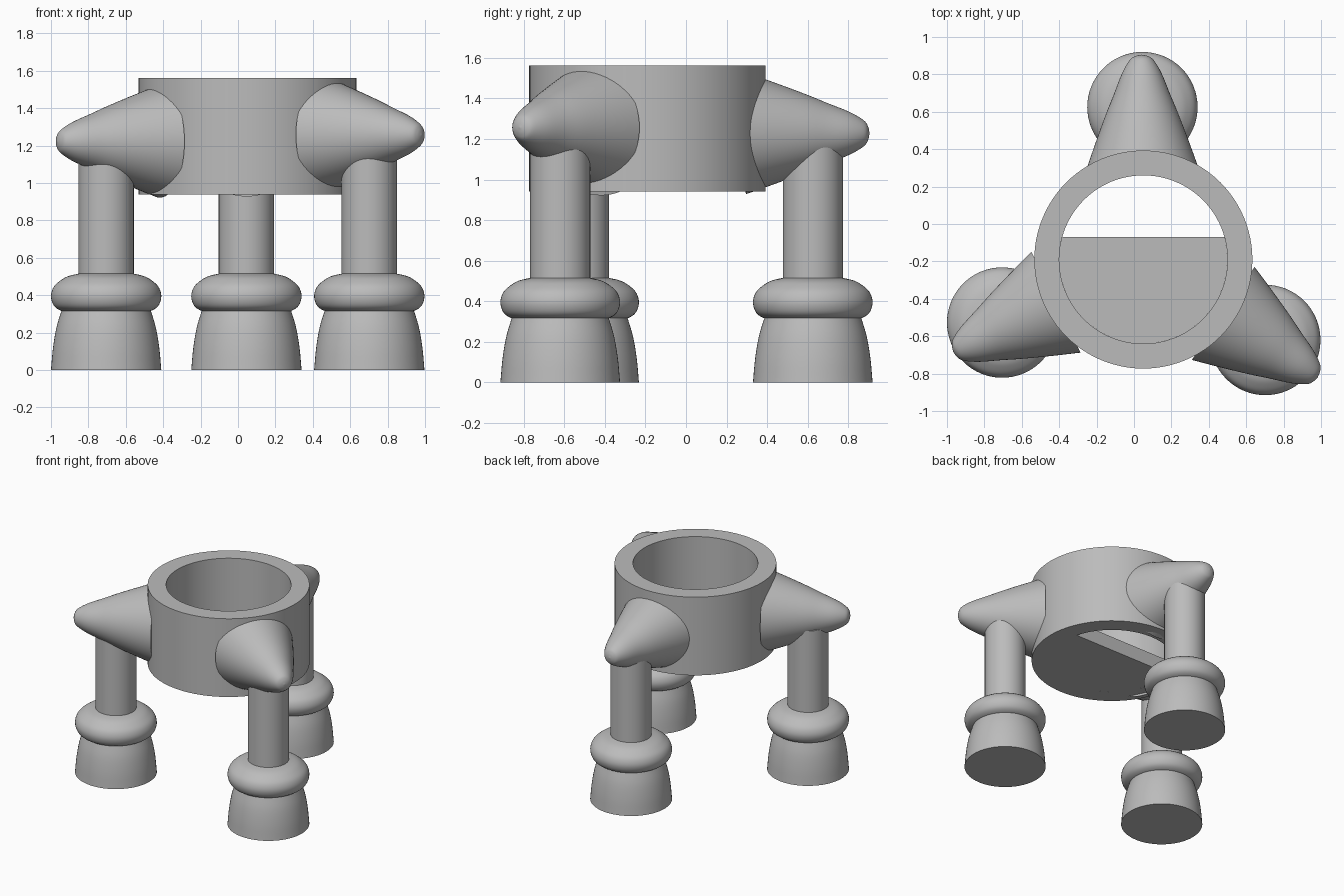
import bpy, math
from math import sin, cos, radians, pi
from mathutils import Matrix, Vector

cube = bpy.data.objects.get("Cube")
if cube:
    bpy.data.objects.remove(cube, do_unlink=True)

grey = bpy.data.materials.new("plain grey")
grey.use_nodes = True
colour = (0.5, 0.5, 0.5, 1)
grey.diffuse_color = colour
grey.node_tree.nodes["Principled BSDF"].inputs["Base Color"].default_value = colour

CX, CY = 0.05, -0.19            # centre of the ring
OUTER, INNER = 0.583, 0.45
BOTTOM, TOP = 0.94, 1.562


def make(name, verts, faces, matrix=Matrix(), angle=40):
    mesh = bpy.data.meshes.new(name)
    mesh.from_pydata(verts, [], faces)
    mesh.transform(matrix)
    mesh.materials.append(grey)
    obj = bpy.data.objects.new(name, mesh)
    bpy.context.collection.objects.link(obj)
    bpy.ops.object.select_all(action="DESELECT")
    obj.select_set(True)
    bpy.context.view_layer.objects.active = obj
    bpy.ops.object.mode_set(mode="EDIT")
    bpy.ops.mesh.select_all(action="SELECT")
    bpy.ops.mesh.normals_make_consistent(inside=False)
    bpy.ops.object.mode_set(mode="OBJECT")
    bpy.ops.object.shade_smooth_by_angle(angle=radians(angle))
    return obj


def lathe(name, profile, matrix, closed=False, n=64):
    """Spin (radius, height) points about z; open profiles get end caps."""
    verts = [(r * cos(2 * pi * i / n), r * sin(2 * pi * i / n), z)
             for r, z in profile for i in range(n)]
    m = len(profile)
    faces = []
    for k in range(m if closed else m - 1):
        a, b = k * n, (k + 1) % m * n
        faces += [(a + i, a + (i + 1) % n, b + (i + 1) % n, b + i) for i in range(n)]
    if not closed:
        faces += [list(range(n))[::-1], list(range((m - 1) * n, m * n))]
    return make(name, verts, faces, matrix)


def smooth_profile(points, steps=5):
    """Catmull-Rom curve through the profile points."""
    p = [Vector(q) for q in points]
    p = [2 * p[0] - p[1]] + p + [2 * p[-1] - p[-2]]
    out = []
    for a, b, c, d in zip(p, p[1:], p[2:], p[3:]):
        for s in range(steps):
            t = s / steps
            out.append(0.5 * (2 * b + (c - a) * t + (2 * a - 5 * b + 4 * c - d) * t * t
                              + (3 * b - a - 3 * c + d) * t ** 3))
    return [tuple(q) for q in out] + [tuple(points[-1])]


# Ring
lathe("ring", [(OUTER, BOTTOM), (OUTER, TOP), (INNER, TOP), (INNER, BOTTOM)],
      Matrix.Translation((CX, CY, 0)), closed=True, n=96)

# Half floor closing the front part of the ring
edge = -0.07 - CY
start = math.asin(edge / INNER)
arc = [pi - start + (pi + 2 * start) * i / 48 for i in range(49)]
outline = [(CX + INNER * cos(a), CY + INNER * sin(a)) for a in arc]
count = len(outline)
verts = [(x, y, z) for z in (BOTTOM, BOTTOM + 0.11) for x, y in outline]
sides = [(i, (i + 1) % count, count + (i + 1) % count, count + i) for i in range(count)]
make("floor", verts, sides + [list(range(count)), list(range(count, 2 * count))])

# Arms and legs
arm_shape = [(0.3, -0.61), (0.265, -0.51), (0.225, -0.4), (0.187, -0.3), (0.15, -0.21)]
arm_tip = [(0.106, -0.1), (0.065, -0.03), (0.035, -0.008), (0.001, 0)]
foot_shape = smooth_profile([(0.295, 0), (0.284, 0.12), (0.265, 0.23), (0.235, 0.33)])
cuff_shape = smooth_profile([(0.2, 0.312), (0.243, 0.318), (0.28, 0.345), (0.295, 0.395),
                             (0.28, 0.445), (0.24, 0.482), (0.2, 0.503), (0.14, 0.517)])
limbs = [  # name, direction, reach, arm height, leg position
    ("back", 90.5, 1.095, 1.228, (0.045, 0.625)),
    ("front_right", 206, 1.13, 1.222, (-0.705, -0.527)),
    ("front_left", -34, 1.125, 1.257, (0.702, -0.62)),
]
for name, direction, reach, height, (x, y) in limbs:
    a = radians(direction)
    tip = Matrix.Translation((CX + reach * cos(a), CY + reach * sin(a), height))
    aim = Matrix.Rotation(a, 4, "Z") @ Matrix.Rotation(pi / 2, 4, "Y")
    lathe(name + "_arm", smooth_profile(arm_shape + arm_tip), tip @ aim)
    place = Matrix.Translation((x, y, 0))
    lathe(name + "_leg", [(0.148, 0.45), (0.148, height - 0.06)], place)
    lathe(name + "_cuff", cuff_shape, place)
    lathe(name + "_foot", foot_shape, place)
